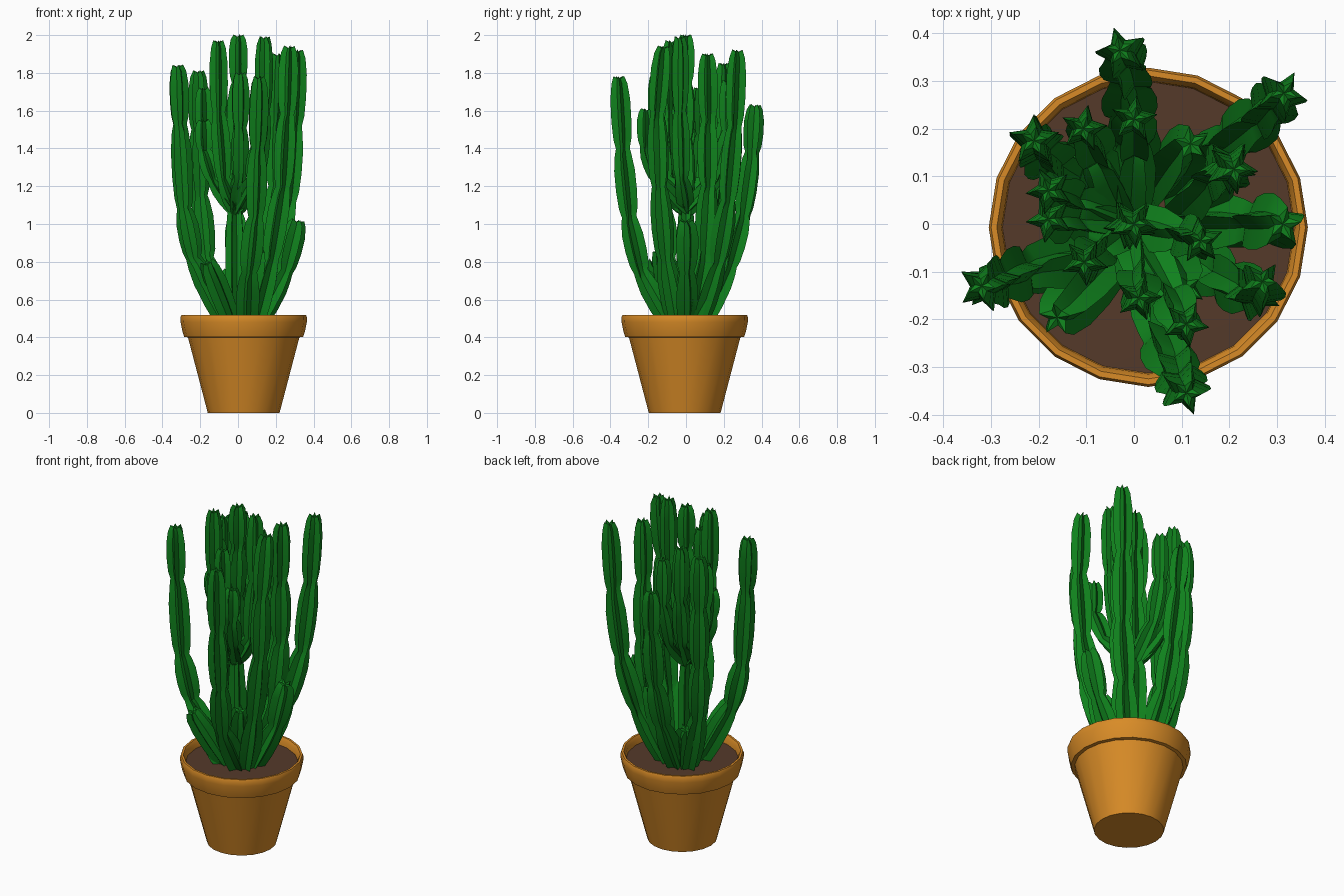
import bpy, bmesh, math, random
from mathutils import Vector

if "Cube" in bpy.data.objects:
    bpy.data.objects.remove(bpy.data.objects["Cube"])

random.seed(4)
RIBS = 5
CX, CY = 0.03, -0.007


def material(name, rgb):
    m = bpy.data.materials.new(name)
    m.diffuse_color = (*rgb, 1)
    m.use_nodes = True
    m.node_tree.nodes["Principled BSDF"].inputs["Base Color"].default_value = m.diffuse_color
    return m


GREEN = material("cactus_green", (0.005, 0.22, 0.012))
CLAY = material("clay", (0.69, 0.26, 0.02))
SOIL = material("soil", (0.09, 0.042, 0.023))


def finish(bm, name, mat, angle):
    bmesh.ops.recalc_face_normals(bm, faces=bm.faces)
    me = bpy.data.meshes.new(name)
    bm.to_mesh(me)
    bm.free()
    ob = bpy.data.objects.new(name, me)
    bpy.context.collection.objects.link(ob)
    me.materials.append(mat)
    bpy.ops.object.select_all(action='DESELECT')
    ob.select_set(True)
    bpy.context.view_layer.objects.active = ob
    bpy.ops.object.shade_smooth_by_angle(angle=math.radians(angle))
    return ob


def skin(bm, rings, start, end):
    """Bridge equal vertex rings and close both ends on a point."""
    n = len(rings[0])
    for a, b in zip(rings, rings[1:]):
        for i in range(n):
            j = (i + 1) % n
            bm.faces.new((a[i], a[j], b[j], b[i]))
    for ring, p in ((rings[0], start), (rings[-1], end)):
        if p is not None:
            v = bm.verts.new(p)
            for i in range(n):
                bm.faces.new((ring[i], ring[(i + 1) % n], v))


def lathe(name, profile, mat, start=None, end=None, sides=20):
    bm = bmesh.new()
    rings = [[bm.verts.new((CX + r * math.cos(2 * math.pi * i / sides),
                            CY + r * math.sin(2 * math.pi * i / sides), z))
              for i in range(sides)] for r, z in profile]
    skin(bm, rings, start, end)
    return finish(bm, name, mat, 40)


def stem(name, joints, r0=0.066, r1=0.054):
    """Ribbed stem: star section swelling between pinched joints."""
    pts = [Vector(p) for p in joints]
    n = len(pts) - 1
    bm = bmesh.new()
    rings = []
    phase = random.uniform(0, 2)

    def ring(p, d, r, lift=0.0):
        q = Vector((0, 0, 1)).rotation_difference(d)
        vs = []
        for k in range(RIBS * 2):
            a = phase + math.pi * k / RIBS
            rr = r * (0.5 if k % 2 else 1)
            vs.append(bm.verts.new(p + q @ Vector(
                (rr * math.cos(a), rr * math.sin(a), 0 if k % 2 else lift))))
        rings.append(vs)

    for s in range(n):
        a, b = pts[s], pts[s + 1]
        d = (b - a).normalized()
        for t, f in ((0, .68), (.13, .88), (.38, 1), (.68, 1), (.9, .82)):
            r = (r0 + (r1 - r0) * (s + t) / n) * f
            dd = d
            if t == 0 and s:
                dd = (d + (a - pts[s - 1]).normalized()).normalized()
            ring(a.lerp(b, t), dd, r)
        phase += random.uniform(-.25, .25)
    # crown of raised rib ends
    ring(pts[-1] - d * 0.012, d, r1 * 0.55, 0.015)
    skin(bm, rings, pts[0], pts[-1] - d * 0.01)
    return finish(bm, name, GREEN, 35)


# pot with rolled rim, and soil
lathe("pot", [(.19, 0), (.295, .40), (.315, .402), (.324, .43), (.334, .48),
              (.335, .505), (.33, .518), (.318, .518), (.308, .50), (.305, .45)],
      CLAY, start=(CX, CY, 0))
lathe("soil", [(.307, .47)], SOIL, end=(CX, CY, .475))

# tall outer stems rising from the soil
outer = {
    "left": [(-.05, -.07, .46), (-.235, -.1, .82), (-.285, -.12, 1.08),
             (-.31, -.13, 1.53), (-.32, -.13, 1.84)],
    "front": [(.05, -.07, .46), (.06, -.235, .75), (.09, -.30, 1.04),
              (.1, -.335, 1.4), (.11, -.355, 1.78)],
    "back": [(0, .08, .46), (-.01, .235, .78), (-.01, .305, 1.05),
             (-.02, .35, 1.38), (-.03, .365, 1.63)],
    "back_right": [(.08, .06, .46), (.2, .17, .8), (.27, .225, 1.12),
                   (.3, .26, 1.52), (.315, .275, 1.92)],
    "right": [(.09, -.05, .46), (.18, -.11, .82), (.24, -.14, 1.2),
              (.26, -.15, 1.58), (.27, -.12, 1.94)],
    "back_left": [(-.06, .06, .46), (-.17, .13, .82), (-.2, .16, 1.15),
                  (-.21, .175, 1.5), (-.21, .175, 1.81)],
    "right_inner": [(.1, .03, .46), (.17, .1, .85), (.2, .12, 1.2),
                    (.2, .12, 1.55), (.21, .115, 1.9)],
}
for key, joints in outer.items():
    stem("outer_stem_" + key, joints)

# central trunk
stem("trunk", [(-.01, 0, .46), (-.015, 0, 1.1), (-.01, 0, 1.45),
               (0, 0, 1.75), (0, 0, 2.0)], .054, .052)

# arms curving out of the trunk: tip x, y, z
tips = [(-.105, -.08, 1.97), (.14, -.035, 1.99), (.01, -.155, 1.8),
        (.11, -.21, 1.61), (-.18, .07, 1.72), (-.18, .01, 1.55),
        (-.107, .2, 1.85), (.0, .22, 1.76)]
for i, (x, y, z) in enumerate(tips):
    h = z - 1.24
    stem(f"trunk_arm_{i + 1}",
         [(-.01, 0, 1.07), (x * .72, y * .72, 1.24),
          (x * .97, y, 1.24 + h * .48), (x, y, z)], .052, .05)

# short young stems leaning outward
young = [[(.1, 0, .46), (.25, 0, .75), (.315, 0, 1.02)],
         [(-.03, -.06, .46), (-.165, -.2, .8)],
         [(.03, -.04, .46), (.11, -.14, .86)],
         [(.05, .07, .46), (.12, .17, .95)],
         [(-.03, .06, .46), (-.1, .15, .75)]]
for i, joints in enumerate(young):
    stem(f"young_stem_{i + 1}", joints, .062, .066)
